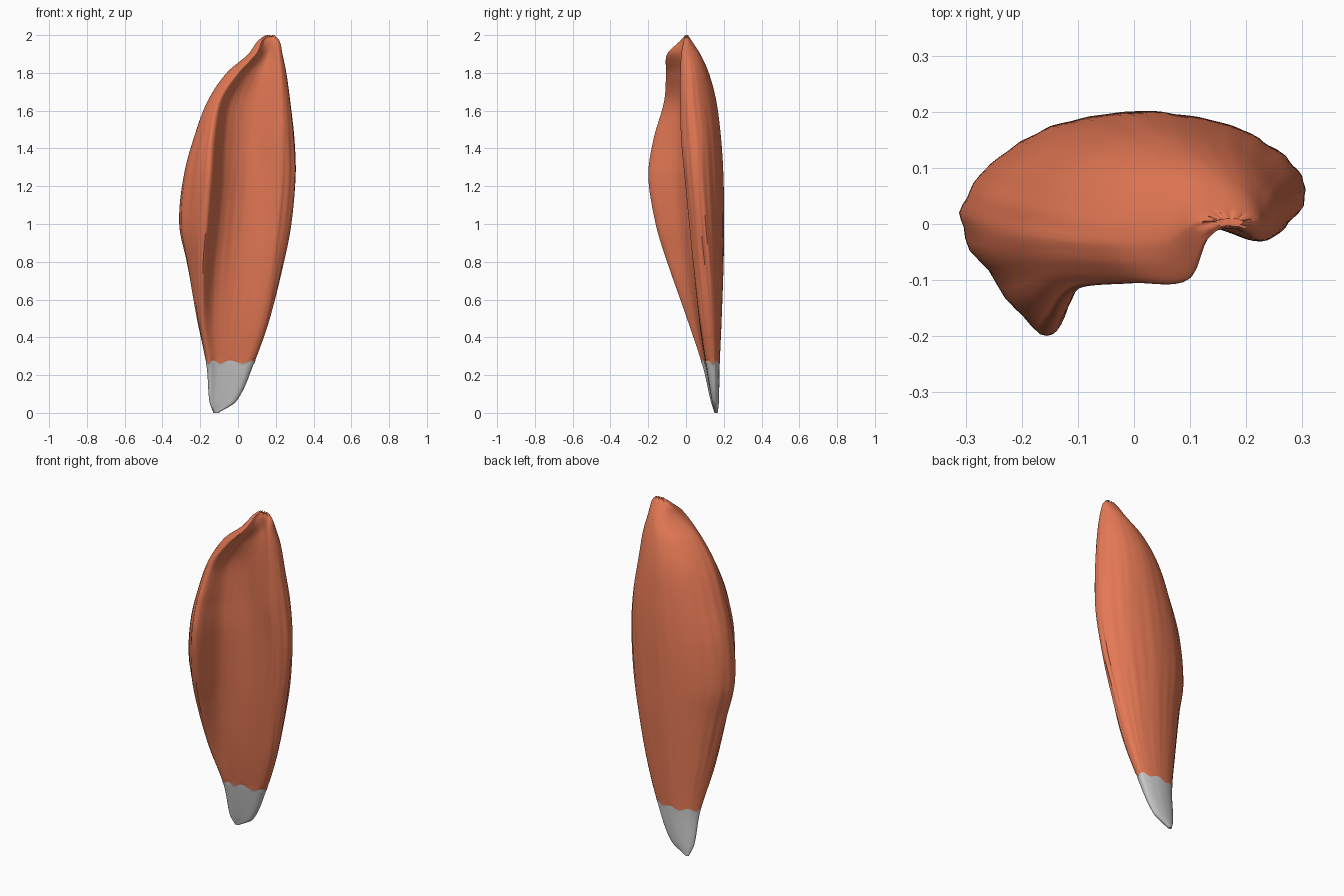
import bpy, bmesh, math

if "Cube" in bpy.data.objects:
    bpy.data.objects.remove(bpy.data.objects["Cube"])

# Cross-sections: z, left edge x y, right edge x y, left ridge x y, right ridge x y, back y, hollow y
SECTIONS = [
    (0.00, -.130, .160, -.105, .160, -.125, .152, -.110, .152, .168, .153),
    (0.06, -.150, .150, -.010, .156, -.145, .132, -.025, .140, .174, .138),
    (0.25, -.165, .120, .078, .150, -.152, .088, .060, .112, .178, .105),
    (0.50, -.215, .075, .165, .135, -.188, .005, .140, .075, .188, .070),
    (0.80, -.270, .030, .240, .110, -.190, -.100, .190, .040, .198, .045),
    (1.00, -.308, .010, .280, .090, -.175, -.160, .215, .020, .200, .035),
    (1.25, -.288, .000, .305, .070, -.155, -.198, .235, -.005, .197, .025),
    (1.45, -.235, -.01, .298, .060, -.140, -.170, .235, -.025, .185, .020),
    (1.65, -.160, -.02, .275, .040, -.100, -.115, .230, -.030, .160, .010),
    (1.80, -.060, -.03, .255, .030, .000, -.105, .225, -.030, .120, .000),
    (1.90, .055, -.030, .235, .010, .095, -.100, .215, -.025, .075, .000),
    (1.97, .105, .000, .220, .005, .125, -.030, .205, -.012, .030, -.008),
    (2.00, .145, .004, .195, .004, .155, -.004, .185, -.004, .010, -.003),
]
SIDES = 12          # subdivisions between outline points
JOIN = 0.27         # height where tendon meets muscle


def mix(a, b, t):
    return a + (b - a) * t


def spline(p0, p1, p2, p3, t):
    return tuple(0.5 * (2*b + (c-a)*t + (2*a-5*b+4*c-d)*t*t + (3*b-a-3*c+d)*t**3)
                 for a, b, c, d in zip(p0, p1, p2, p3))


def section_at(z):
    n = len(SECTIONS)
    i = max(k for k in range(n - 1) if SECTIONS[k][0] <= z)
    a, b = SECTIONS[i], SECTIONS[i + 1]
    t = (z - a[0]) / (b[0] - a[0])
    h = b[0] - a[0]

    # Slopes that respect uneven spacing of the heights
    def slope(k):
        p, q = SECTIONS[max(k - 1, 0)], SECTIONS[min(k + 1, n - 1)]
        return [(v - u) / (q[0] - p[0]) for u, v in zip(p, q)]
    m0, m1 = slope(i), slope(i + 1)
    return [(2*t**3-3*t*t+1)*u + (t**3-2*t*t+t)*h*s + (3*t*t-2*t**3)*v + (t**3-t*t)*h*r
            for u, v, s, r in zip(a, b, m0, m1)]


def ring(z):
    _, xl, yl, xr, yr, hx, hy, rx, ry, yb, ym = section_at(z)
    pts = [(xl, yl), (hx, hy),
           (mix(hx, rx, .2), mix(hy, ym, .7)), (mix(hx, rx, .55), ym),
           (rx, ry), (xr, yr),
           (mix(xl, xr, .82), mix(yr, yb, .75)), (mix(xl, xr, .5), yb),
           (mix(xl, xr, .18), mix(yl, yb, .72))]
    n, out = len(pts), []
    cx, cy = mix(xl, xr, .5), mix(ym, yb, .5)
    fade = math.sin(math.pi * z / 2)
    for i in range(n):
        for k in range(SIDES):
            u = (i + k / SIDES) / n
            x, y = spline(pts[i-1], pts[i], pts[(i+1) % n], pts[(i+2) % n], k / SIDES)
            # Shallow lengthwise fibre grooves
            a = 2 * math.pi * u
            g = math.sin(17*a + 2*z) * math.sin(5*a + 3*z) + .6 * math.sin(29*a - 3*z)
            s = 1 + .012 * fade * g
            jag = .008 * math.sin(7*a) * (abs(z - JOIN) < 1e-6)
            if z > 1.9999:
                jag = -.006 * (1 + math.sin(11*a))
            out.append((cx + (x-cx)*s, cy + (y-cy)*s, z + jag))
    return out


def loft(name, z0, z1, steps, cap_bottom, cap_top):
    bm = bmesh.new()
    rows = [[bm.verts.new(p) for p in ring(mix(z0, z1, i / steps))] for i in range(steps + 1)]
    n = len(rows[0])
    for a, b in zip(rows, rows[1:]):
        for j in range(n):
            bm.faces.new((a[j], a[(j+1) % n], b[(j+1) % n], b[j]))
    if cap_bottom:
        bm.faces.new(rows[0][::-1])
    if cap_top:
        bm.faces.new(rows[-1])
    bmesh.ops.recalc_face_normals(bm, faces=bm.faces)
    mesh = bpy.data.meshes.new(name)
    bm.to_mesh(mesh)
    bm.free()
    obj = bpy.data.objects.new(name, mesh)
    bpy.context.collection.objects.link(obj)
    bpy.ops.object.select_all(action='DESELECT')
    obj.select_set(True)
    bpy.context.view_layer.objects.active = obj
    bpy.ops.object.shade_smooth_by_angle(angle=math.radians(50))
    return obj


# Muscle belly
belly = loft("muscle_belly", JOIN, 2.0, 110, False, True)
red = bpy.data.materials.new("muscle_red")
red.diffuse_color = (0.78, 0.19, 0.09, 1)
red.use_nodes = True
red.node_tree.nodes["Principled BSDF"].inputs["Base Color"].default_value = red.diffuse_color
belly.data.materials.append(red)

# Lower tendon
loft("tendon", 0.0, JOIN, 24, True, False)
